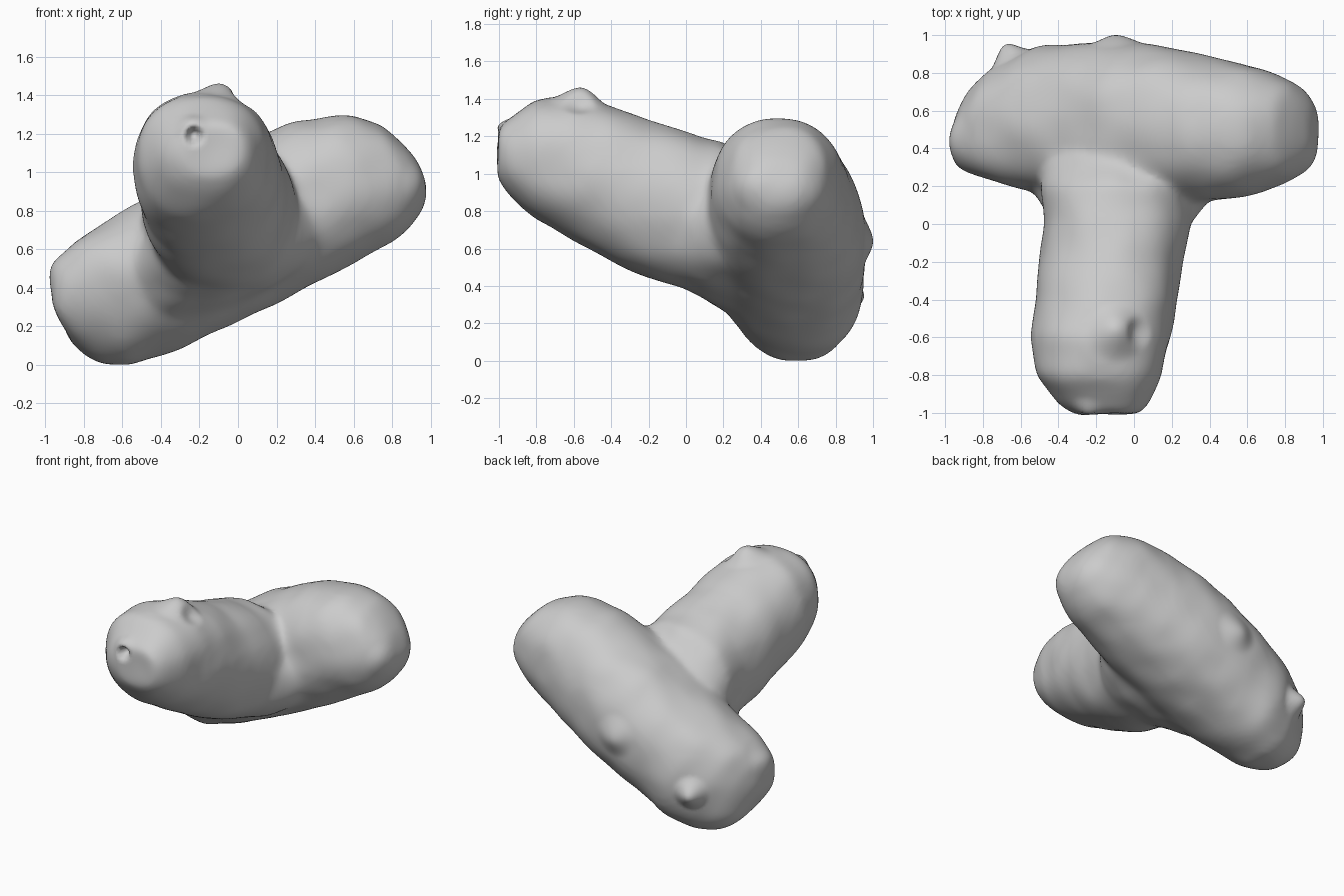
import bpy, bmesh, math
from mathutils import Vector, noise

cube = bpy.data.objects.get("Cube")
if cube:
    bpy.data.objects.remove(cube, do_unlink=True)

clay = bpy.data.materials.new("grey clay")
clay.use_nodes = True
colour = (0.6, 0.6, 0.6, 1)
clay.diffuse_color = colour
clay.node_tree.nodes["Principled BSDF"].inputs["Base Color"].default_value = colour

SIDES = 32


def rounded(angle, power=2.25):
    """Point on a slightly squared circle."""
    c, s = math.cos(angle), math.sin(angle)
    return (math.copysign(abs(c) ** (2 / power), c),
            math.copysign(abs(s) ** (2 / power), s))


def loft(bm, sections):
    """Skin rings given as (centre, first half axis, second half axis); close both ends."""
    rings = []
    for centre, u, w in sections:
        ring = []
        for i in range(SIDES):
            p, q = rounded(math.tau * i / SIDES)
            ring.append(bm.verts.new(centre + u * p + w * q))
        rings.append(ring)
    for r0, r1 in zip(rings, rings[1:]):
        for i in range(SIDES):
            j = (i + 1) % SIDES
            bm.faces.new((r0[i], r0[j], r1[j], r1[i]))
    bm.faces.new(rings[0][::-1])
    bm.faces.new(rings[-1])


def tilted(degrees):
    """Sideways and upward axes, rolled about the y axis."""
    a = math.radians(degrees)
    return Vector((math.cos(a), 0, math.sin(a))), Vector((-math.sin(a), 0, math.cos(a)))


def limb(bm, rows):
    """Loft along y from rows of y, x, z, half width, half height, roll."""
    sections = []
    for y, x, z, a, b, roll in rows:
        side, up = tilted(roll)
        sections.append((Vector((x, y, z)), side * a, up * b))
    loft(bm, sections)


bm = bmesh.new()

# Slanted crossbar, leaning forward at its low end:
# distance along, height across, y, half depth, half height
along, across = tilted(25.5)
depth = Vector((0, 1, 0))
bar = [(-.73, .59, .48, .11, .11), (-.69, .59, .50, .17, .20), (-.63, .60, .52, .22, .28),
       (-.5, .59, .545, .30, .35), (-.3, .59, .56, .37, .37), (0, .60, .54, .41, .385),
       (.3, .615, .535, .42, .405), (.6, .62, .515, .395, .40), (.8, .62, .50, .365, .39),
       (1.0, .597, .495, .325, .357), (1.1, .585, .495, .285, .32), (1.2, .56, .50, .24, .25),
       (1.255, .52, .50, .17, .16), (1.285, .50, .50, .10, .08)]
loft(bm, [(along * s + across * t + depth * y, depth * hy,
           across * ht - depth * 0.12 * max(0, -s)) for s, t, y, hy, ht in bar])

# Rising stem
limb(bm, [(-1.0, -.135, 1.115, .165, .14, 0), (-.95, -.155, 1.095, .23, .195, 0),
          (-.8, -.185, 1.08, .325, .315, 0), (-.6, -.178, 1.035, .365, .38, 0),
          (-.4, -.145, .95, .365, .405, 0), (-.2, -.122, .865, .372, .41, 0),
          (0, -.088, .81, .375, .41, 0), (.2, -.09, .78, .40, .38, 10),
          (.45, -.1, .65, .35, .3, 25)])

# Low web flaring from the stem into the bar
limb(bm, [(-.08, -.08, .70, .30, .25, 5), (.02, -.07, .66, .38, .27, 12),
          (.12, -.055, .63, .45, .28, 20), (.25, -.04, .62, .57, .29, 25),
          (.45, -.04, .62, .5, .25, 25)])

bmesh.ops.recalc_face_normals(bm, faces=bm.faces)
mesh = bpy.data.meshes.new("branched_body")
bm.to_mesh(mesh)
bm.free()
body = bpy.data.objects.new("branched_body", mesh)
bpy.context.collection.objects.link(body)
bpy.ops.object.select_all(action="DESELECT")
body.select_set(True)
bpy.context.view_layer.objects.active = body

# Blend the limbs into one skin
remesh = body.modifiers.new("merge", "REMESH")
remesh.mode = "VOXEL"
remesh.voxel_size = 0.02
soften = body.modifiers.new("soften", "SMOOTH")
soften.factor = 0.5
soften.iterations = 34
for name in ("merge", "soften"):
    bpy.ops.object.modifier_apply(modifier=name)

# Hand-shaped lumps
bm = bmesh.new()
bm.from_mesh(body.data)
bm.normal_update()
shifts = [v.normal * (0.009 + 0.01 * noise.noise(v.co * 5)) for v in bm.verts]
for v, shift in zip(bm.verts, shifts):
    v.co += shift


def pull(target, radius):
    """Drag the nearest patch of skin to a target point."""
    target = Vector(target)
    origin = min(bm.verts, key=lambda v: (v.co - target).length_squared).co.copy()
    for v in bm.verts:
        fall = 1 - (v.co - origin).length / radius
        if fall > 0:
            v.co += (target - origin) * fall * fall * (3 - 2 * fall)


# Pinched nubs, then pressed dents
for target, radius in [((-.09, -.55, 1.46), .17), ((-.97, .44, .51), .16), ((-.68, .95, .35), .13),
                       ((-.1, 1.0, .64), .16), ((.95, .33, .94), .14), ((-.25, -1.0, 1.26), .1),
                       ((0, -.57, 1.36), .1), ((0, .24, 1.13), .14), ((-.23, -.93, 1.2), .06)]:
    pull(target, radius)

# Rest on the ground
low = min(v.co.z for v in bm.verts)
for v in bm.verts:
    v.co.z -= low
bm.to_mesh(body.data)
bm.free()

body.data.materials.clear()
body.data.materials.append(clay)
for face in body.data.polygons:
    face.material_index = 0
    face.use_smooth = True
